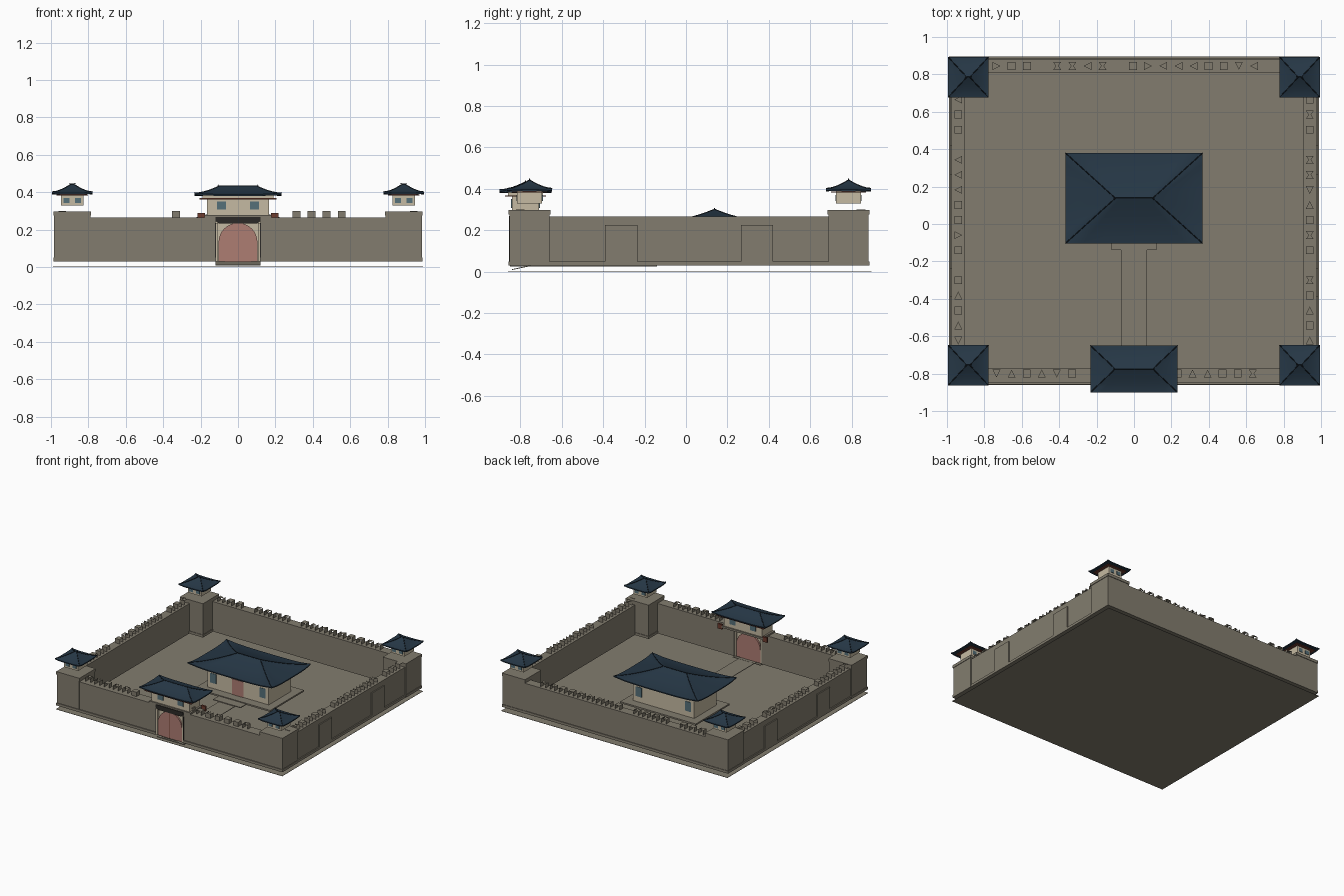
import bpy, bmesh, math
from mathutils import Vector

if "Cube" in bpy.data.objects:
    bpy.data.objects.remove(bpy.data.objects["Cube"])


def mat(name, c):
    m = bpy.data.materials.new(name)
    m.diffuse_color = (*c, 1)
    m.use_nodes = True
    m.node_tree.nodes["Principled BSDF"].inputs["Base Color"].default_value = m.diffuse_color
    return m


STONE = mat("grey_stone", (.225, .204, .158))
TILE = mat("blue_roof_tile", (.019, .038, .060))
RIDGE = mat("dark_ridge_tile", (.010, .017, .025))
PLASTER = mat("beige_plaster", (.56, .49, .36))
DOOR = mat("faded_red_door", (.42, .205, .17))
GLASS = mat("blue_grey_window", (.09, .16, .19))
WOOD = mat("red_brown_wood", (.156, .045, .028))
DARK = mat("dark_timber", (.025, .023, .02))


def finish(name, bm, m, smooth=False, solid=True):
    if solid:
        bmesh.ops.recalc_face_normals(bm, faces=bm.faces)
    me = bpy.data.meshes.new(name)
    bm.to_mesh(me)
    bm.free()
    me.materials.append(m)
    ob = bpy.data.objects.new(name, me)
    bpy.context.collection.objects.link(ob)
    if smooth:
        bpy.ops.object.select_all(action='DESELECT')
        bpy.context.view_layer.objects.active = ob
        ob.select_set(True)
        bpy.ops.object.shade_smooth_by_angle(angle=math.radians(30))
    return ob


def box(name, x0, x1, y0, y1, z0, z1, m):
    bm = bmesh.new()
    bmesh.ops.create_cube(bm, size=1)
    for v in bm.verts:
        v.co = ((x0 + x1) / 2 + v.co.x * (x1 - x0), (y0 + y1) / 2 + v.co.y * (y1 - y0),
                (z0 + z1) / 2 + v.co.z * (z1 - z0))
    return finish(name, bm, m)


def prism(name, pts, depth, m):
    """Extrude a flat outline along the vector depth."""
    bm = bmesh.new()
    f = bm.faces.new([bm.verts.new(p) for p in pts])
    r = bmesh.ops.extrude_face_region(bm, geom=[f])
    bmesh.ops.translate(bm, vec=depth, verts=[v for v in r['geom'] if isinstance(v, bmesh.types.BMVert)])
    return finish(name, bm, m)


def hip_roof(name, cx, cy, hx, hy, ridge, eave, top, lift):
    """Concave hip roof with raised corners, flat soffit, dark ridge and hips."""
    bm = bmesh.new()
    n, rows = 8, 6
    corners = [(-1, -1), (1, -1), (1, 1), (-1, 1)]

    def point(sx, sy, t):
        corner = min(abs(sx), abs(sy)) ** 4
        z = eave + (top - eave) * t ** 1.45 + lift * corner * (1 - t) ** 2
        return Vector((cx + sx * (hx * (1 - t) + ridge * t), cy + sy * hy * (1 - t), z))

    def ring(t, dz=0):
        out = []
        for k in range(4):
            a, b = corners[k], corners[(k + 1) % 4]
            for i in range(n):
                u = i / n
                p = point(a[0] + (b[0] - a[0]) * u, a[1] + (b[1] - a[1]) * u, t)
                out.append(bm.verts.new((p.x, p.y, p.z - dz)))
        return out

    rings = [ring(0, .008)] + [ring(i / rows) for i in range(rows + 1)]
    for a, b in zip(rings, rings[1:]):
        for i in range(len(a)):
            j = (i + 1) % len(a)
            bm.faces.new((a[i], a[j], b[j], b[i]))
    bm.faces.new(rings[0][::-1])
    bmesh.ops.remove_doubles(bm, verts=bm.verts, dist=1e-5)
    finish(name, bm, TILE, True)
    # ridge and hip tiles
    cu = bpy.data.curves.new(name + "_ridges", 'CURVE')
    cu.dimensions = '3D'
    cu.bevel_depth, cu.bevel_resolution = .0025, 0
    cu.materials.append(RIDGE)
    lines = [[point(a, b, i / rows) for i in range(rows + 1)] for a, b in corners]
    lines.append([Vector((cx - ridge - .008, cy, top + .005)), Vector((cx - ridge, cy, top)),
                  Vector((cx + ridge, cy, top)), Vector((cx + ridge + .008, cy, top + .005))])
    for line in lines:
        s = cu.splines.new('POLY')
        s.points.add(len(line) - 1)
        for q, p in zip(s.points, line):
            q.co = (*p, 1)
    bpy.context.collection.objects.link(bpy.data.objects.new(name + "_ridges", cu))


# ground sheet and perimeter walls
Z0, WT = .03, .266
box("ground_sheet", -.988, .988, -.86, .895, 0, .002, STONE)
box("back_wall", -.975, .975, .81, .88, Z0, WT, STONE)
for s, side in ((-1, "left"), (1, "right")):
    xs = sorted((s * .905, s * .975))
    box(side + "_wall", *xs, -.85, .875, Z0, WT, STONE)
    xs = sorted((s * .97, s * .984))
    box(side + "_plinth", *xs, -.85, .875, Z0, .05, STONE)
    for y0, y1 in ((-.39, -.235), (.265, .42)):
        box(side + "_buttress", *xs, y0, y1, Z0, .225, STONE)
    xs = sorted((s * .12, s * .975))
    box(side + "_front_wall", *xs, -.85, -.77, Z0, WT, STONE)
    box(side + "_front_plinth", *xs, -.857, -.845, Z0, .05, STONE)
box("back_plinth", -.975, .975, .872, .885, Z0, .05, STONE)

# corner towers with roofed lookouts
for sx in (-1, 1):
    for cy in (-.755, .785):
        cx = sx * .886
        box("corner_tower", cx - .097, cx + .097, cy - .097, cy + .097, Z0, .28, STONE)
        box("corner_tower_cap", cx - .101, cx + .101, cy - .101, cy + .101, .275, .297, STONE)
        box("corner_tower_base", cx - .101, cx + .101, cy - .101, cy + .101, Z0, .05, STONE)
        box("lookout_room", cx - .06, cx + .06, cy - .06, cy + .06, .328, .385, PLASTER)
        box("lookout_beam", cx - .085, cx + .085, cy - .085, cy + .085, .383, .387, WOOD)
        box("lookout_core", cx - .06, cx + .06, cy - .06, cy + .06, .385, .398, PLASTER)
        for d in (-.03, .03):
            for f in (-1, 1):
                box("lookout_window", cx + d - .016, cx + d + .016,
                    cy + f * .0615 - .002, cy + f * .0615 + .002, .342, .37, GLASS)
        hip_roof("lookout_roof", cx, cy, .108, .108, .008, .396, .443, .006)

# battlements: S square, U D L R triangles, H hourglass, space is a gap
q = .021
SHAPES = {
    'S': [(-q, -q), (q, -q), (q, q), (-q, q)],
    'U': [(-q, -q), (q, -q), (0, q)],
    'D': [(-q, q), (0, -q), (q, q)],
    'L': [(q, -q), (q, q), (-q, 0)],
    'R': [(-q, -q), (q, 0), (-q, q)],
    'H': [(-q, -q), (q, -q), (.007, 0), (q, q), (-q, q), (-.007, 0)],
}


def battlements(pattern, x, y, dx, dy, fronts=()):
    """Thin stone caps carried on end slabs across the wall; a few have a front slab."""
    for i, ch in enumerate(pattern):
        if ch == ' ':
            continue
        bx, by = x + dx * i, y + dy * i
        bm = bmesh.new()
        bm.faces.new([bm.verts.new((bx + a, by + b, .3)) for a, b in SHAPES[ch]]).normal_update()
        along = Vector((1, 0, 0)) if dx else Vector((0, 1, 0))
        across = Vector((-along.y, along.x, 0))
        slabs = [(along, across), (-along, -across)]
        if i in fronts:
            slabs.append((-across, along))
        for n, t in slabs:
            c = Vector((bx, by, 0)) + n * q
            bm.faces.new([bm.verts.new(c + t * s * q + Vector((0, 0, z)))
                          for s, z in ((-1, WT), (1, WT), (1, .3), (-1, .3))])
        for f in bm.faces:
            f.normal_update()
            if f.normal.z < -.5:
                f.normal_flip()
        finish("battlement", bm, STONE, solid=False)


battlements("RSS HHLH SRLLLSSDL", -.735, .845, .081, 0)
battlements("DUSUDS     SSUUSSH", -.735, -.80, .0806, 0, (5, 13, 14, 15, 16))
battlements("LSS LLLSSRS SUSUD", -.94, .665, 0, -.0805)
battlements("SHS HHDUSHS HSUSUS", .94, .665, 0, -.0805)

# gate passage: panel, arched doors, lintel, jambs, threshold ramp and path
box("gate_panel", -.12, .12, -.835, -.79, Z0, .25, PLASTER)
prism("gate_lintel", [(x, -.855, z) for x, z in
                      ((-.1, .232), (.1, .232), (.12, .245), (.12, .268), (-.12, .268), (-.12, .245))],
      (0, .08, 0), DARK)
arch = [(-.104, Z0), (.104, Z0)] + [
    (.104 * math.cos(math.pi * i / 16), .132 + .104 * math.sin(math.pi * i / 16)) for i in range(17)]
for y in (-.848, -.793):
    prism("arched_door", [(x, y, z) for x, z in arch], (0, .016, 0), DOOR)
for s in (-1, 1):
    box("gate_jamb", s * .113 - .007, s * .113 + .007, -.852, -.775, Z0, .235, PLASTER)
    box("gate_jamb_edge", s * .12 - .002, s * .12 + .002, -.854, -.773, Z0, .235, DARK)
box("door_seam", -.001, .001, -.850, -.847, Z0, .233, WOOD)
prism("threshold_ramp", [(-.12, -.84, .008), (-.12, -.84, .012), (-.12, -.75, .031), (-.12, -.75, .027)],
      (.24, 0, 0), STONE)
box("courtyard_path", -.07, .07, -.85, -.14, .026, .030, STONE)

# gatehouse above the passage
box("gatehouse_sill", -.18, .18, -.85, -.70, .264, .279, STONE)
for s in (-1, 1):
    box("gatehouse_side_board", s * .197 - .02, s * .197 + .02, -.715, -.70, .25, .288, WOOD)
box("gatehouse_room", -.165, .165, -.84, -.71, .275, .392, PLASTER)
box("gatehouse_beam", -.205, .205, -.875, -.675, .362, .368, WOOD)
box("gatehouse_soffit", -.19, .19, -.86, -.69, .368, .39, PLASTER)
for x in (-.088, .088):
    for y in (-.841, -.709):
        box("gatehouse_window", x - .025, x + .025, y - .003, y + .003, .308, .35, GLASS)
hip_roof("gatehouse_roof", 0, -.775, .233, .125, .10, .388, .434, .008)

# main hall on a low terrace
box("hall_terrace", -.33, .33, -.07, .35, .030, .042, STONE)
box("hall_front_steps", -.12, .12, -.14, -.06, .030, .036, STONE)
box("hall_room", -.268, .268, 0, .28, .036, .24, PLASTER)
box("hall_door", -.05, .05, -.004, .004, .042, .165, DOOR)
for x in (-.215, .215):
    for y in (0, .28):
        box("hall_window", x - .026, x + .026, y - .003, y + .003, .085, .16, GLASS)
hip_roof("hall_roof", 0, .138, .367, .242, .10, .232, .301, .015)
